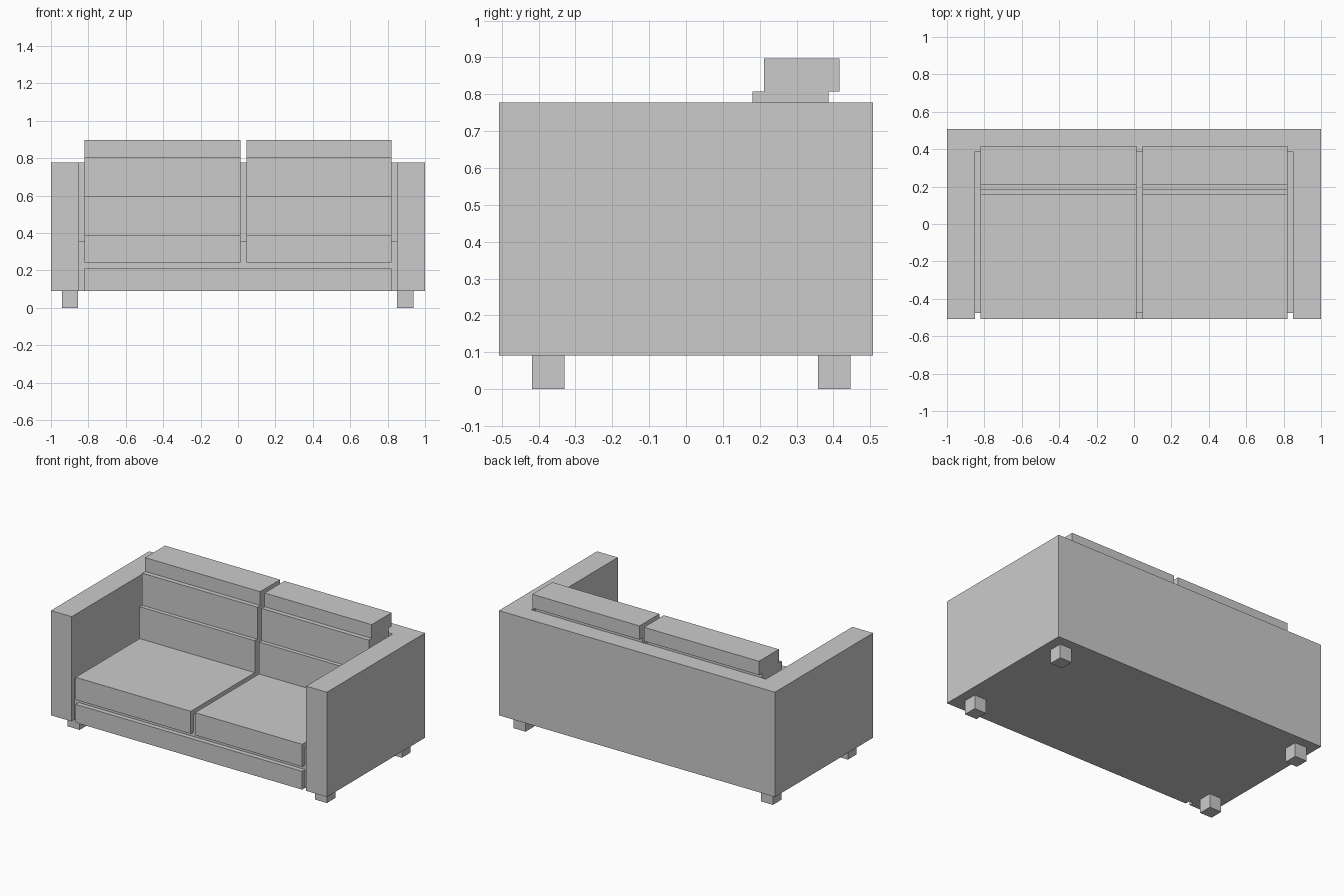
import bpy, bmesh

if "Cube" in bpy.data.objects:
    bpy.data.objects.remove(bpy.data.objects["Cube"])


def finish(bm, name):
    bmesh.ops.recalc_face_normals(bm, faces=bm.faces)
    mesh = bpy.data.meshes.new(name)
    bm.to_mesh(mesh)
    bm.free()
    obj = bpy.data.objects.new(name, mesh)
    bpy.context.collection.objects.link(obj)
    return obj


def extrude(name, points, to_3d, vec):
    """Closed 2D profile placed by to_3d and swept along vec."""
    bm = bmesh.new()
    face = bm.faces.new([bm.verts.new(to_3d(*p)) for p in points])
    top = bmesh.ops.extrude_face_region(bm, geom=[face])["geom"]
    verts = [v for v in top if isinstance(v, bmesh.types.BMVert)]
    bmesh.ops.translate(bm, verts=verts, vec=vec)
    return finish(bm, name)


def box(name, x, y, z):
    rect = [(x[0], y[0]), (x[1], y[0]), (x[1], y[1]), (x[0], y[1])]
    return extrude(name, rect, lambda a, b: (a, b, z[0]), (0, 0, z[1] - z[0]))


def side_profile(name, points, x0, x1):
    return extrude(name, points, lambda y, z: (x0, y, z), (x1 - x0, 0, 0))


# Frame: one block with the seat well and the front recess cut out
frame = box("frame", (-1, 1), (-0.508, 0.508), (0.091, 0.777))
cutters = [
    box("well_cutter", (-0.85, 0.85), (-0.7, 0.387), (0.356, 1)),
    box("recess_cutter", (-0.85, 0.85), (-0.7, -0.477), (-0.1, 1.1)),
]
for cutter in cutters:
    cutter.hide_render = True
    cutter.hide_set(True)
    mod = frame.modifiers.new(cutter.name, 'BOOLEAN')
    mod.operation = 'DIFFERENCE'
    mod.solver = 'EXACT'
    mod.object = cutter
bpy.context.view_layer.objects.active = frame
for mod in list(frame.modifiers):
    bpy.ops.object.modifier_apply(modifier=mod.name)
for cutter in cutters:
    bpy.data.objects.remove(cutter)

# Front rail
box("front_rail", (-0.821, 0.821), (-0.508, -0.477), (0.091, 0.211))

# Seat cushions wrap over the front edge; back cushions step backwards
seat = [(-0.508, 0.241), (-0.477, 0.241), (-0.477, 0.356),
        (0.387, 0.356), (0.387, 0.388), (-0.508, 0.388)]
back = [(0.155, 0.388), (0.357, 0.388), (0.357, 0.597), (0.387, 0.597),
        (0.387, 0.807), (0.417, 0.807), (0.417, 0.897), (0.211, 0.897),
        (0.211, 0.807), (0.181, 0.807), (0.181, 0.597), (0.155, 0.597)]
for side, x0, x1 in (("left", -0.821, 0.013), ("right", 0.045, 0.821)):
    side_profile("seat_cushion_" + side, seat, x0, x1)
    side_profile("back_cushion_" + side, back, x0, x1)

# Legs
for side, x in (("left", (-0.942, -0.855)), ("right", (0.85, 0.937))):
    box("front_leg_" + side, x, (-0.418, -0.33), (0, 0.091))
    box("back_leg_" + side, x, (0.358, 0.446), (0, 0.091))
